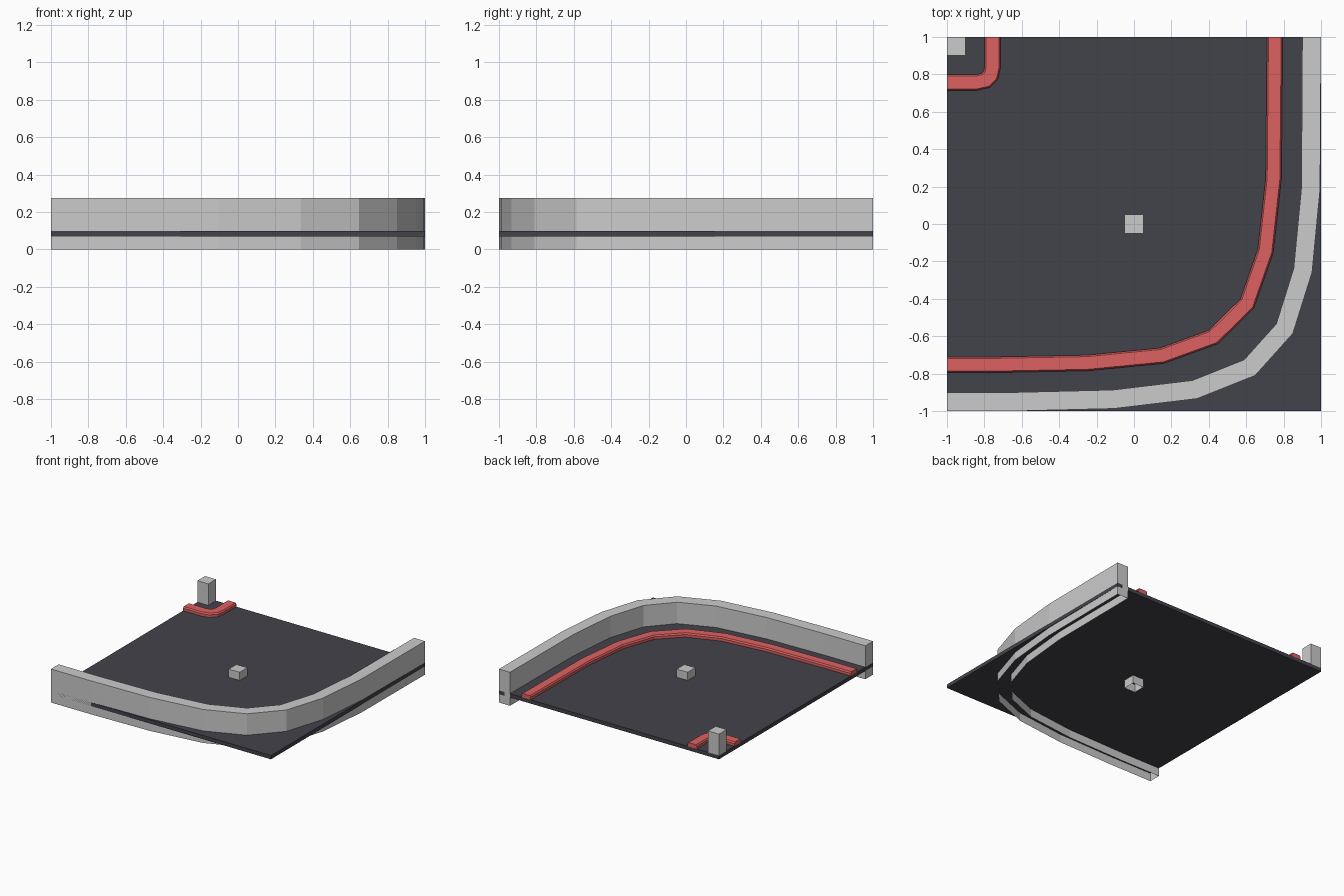
import bpy
import bmesh
from mathutils import Vector

if "Cube" in bpy.data.objects:
    bpy.data.objects.remove(bpy.data.objects["Cube"])


def material(name, rgb):
    m = bpy.data.materials.new(name)
    m.diffuse_color = (*rgb, 1)
    m.use_nodes = True
    m.node_tree.nodes["Principled BSDF"].inputs["Base Color"].default_value = m.diffuse_color
    return m


def finish(name, bm, mat=None):
    bmesh.ops.recalc_face_normals(bm, faces=bm.faces)
    me = bpy.data.meshes.new(name)
    bm.to_mesh(me)
    bm.free()
    ob = bpy.data.objects.new(name, me)
    bpy.context.collection.objects.link(ob)
    if mat:
        me.materials.append(mat)
    return ob


def sweep(name, path, section, mat=None):
    """Mitred sweep of an open-bottomed (offset, z) section, with end caps."""
    pts = [Vector(p) for p in path]
    dirs = [(b - a).normalized() for a, b in zip(pts, pts[1:])]
    bm = bmesh.new()
    rings = []
    for i, p in enumerate(pts):
        d0, d1 = dirs[max(i - 1, 0)], dirs[min(i, len(dirs) - 1)]
        n0, n1 = Vector((-d0.y, d0.x)), Vector((-d1.y, d1.x))
        n = (n0 + n1).normalized()
        n /= n.dot(n0)
        rings.append([bm.verts.new((p.x + n.x * o, p.y + n.y * o, z))
                      for o, z in section])
    for a, b in zip(rings, rings[1:]):
        for j in range(len(section) - 1):
            bm.faces.new((a[j], a[j + 1], b[j + 1], b[j]))
    bm.faces.new(rings[0])
    bm.faces.new(rings[-1][::-1])
    return finish(name, bm, mat)


def box(name, lo, hi, mat=None, open_bottom=False):
    bm = bmesh.new()
    bmesh.ops.create_cube(bm, size=1)
    lo, hi = Vector(lo), Vector(hi)
    bmesh.ops.scale(bm, vec=hi - lo, verts=bm.verts)
    bmesh.ops.translate(bm, vec=(lo + hi) / 2, verts=bm.verts)
    ob_faces = [f for f in bm.faces if open_bottom and f.calc_center_median().z < lo.z + 1e-4]
    bmesh.ops.delete(bm, geom=ob_faces, context='FACES_ONLY')
    return finish(name, bm, mat)


dark = material("dark_surface", (0.055, 0.055, 0.07))
red = material("red_stripe", (0.73, 0.12, 0.12))

# Floor plate
box("floor_plate", (-1, -1, 0.068), (1, 1, 0.099), dark)

# Outer curved wall, hollow underneath
wall_path = [(0.95, 1), (0.945, 0.19), (0.903, -0.248), (0.805, -0.56),
             (0.618, -0.768), (0.325, -0.885), (-0.11, -0.937),
             (-0.635, -0.95), (-1, -0.95)]
sweep("outer_wall", wall_path,
      [(-0.05, 0), (-0.05, 0.275), (0.05, 0.275), (0.05, 0)])

# Raised red kerbs with bevelled edges
kerb = [(-0.042, 0.099), (-0.042, 0.12), (-0.034, 0.131),
        (0.034, 0.131), (0.042, 0.12), (0.042, 0.099)]
sweep("outer_kerb", [(0.753, 1), (0.746, 0.243), (0.703, -0.145),
                     (0.605, -0.425), (0.425, -0.604), (0.15, -0.704),
                     (-0.248, -0.743), (-0.775, -0.753), (-1, -0.753)],
      kerb, red)
sweep("inner_kerb", [(-0.756, 1), (-0.756, 0.84), (-0.766, 0.795),
                     (-0.792, 0.768), (-0.84, 0.757), (-1, 0.757)],
      kerb, red)

# Inner corner post and centre stud (open below)
box("corner_post", (-1, 0.9, 0.099), (-0.9, 1, 0.275))
box("centre_stud", (-0.05, -0.05, 0), (0.05, 0.05, 0.166), open_bottom=True)
